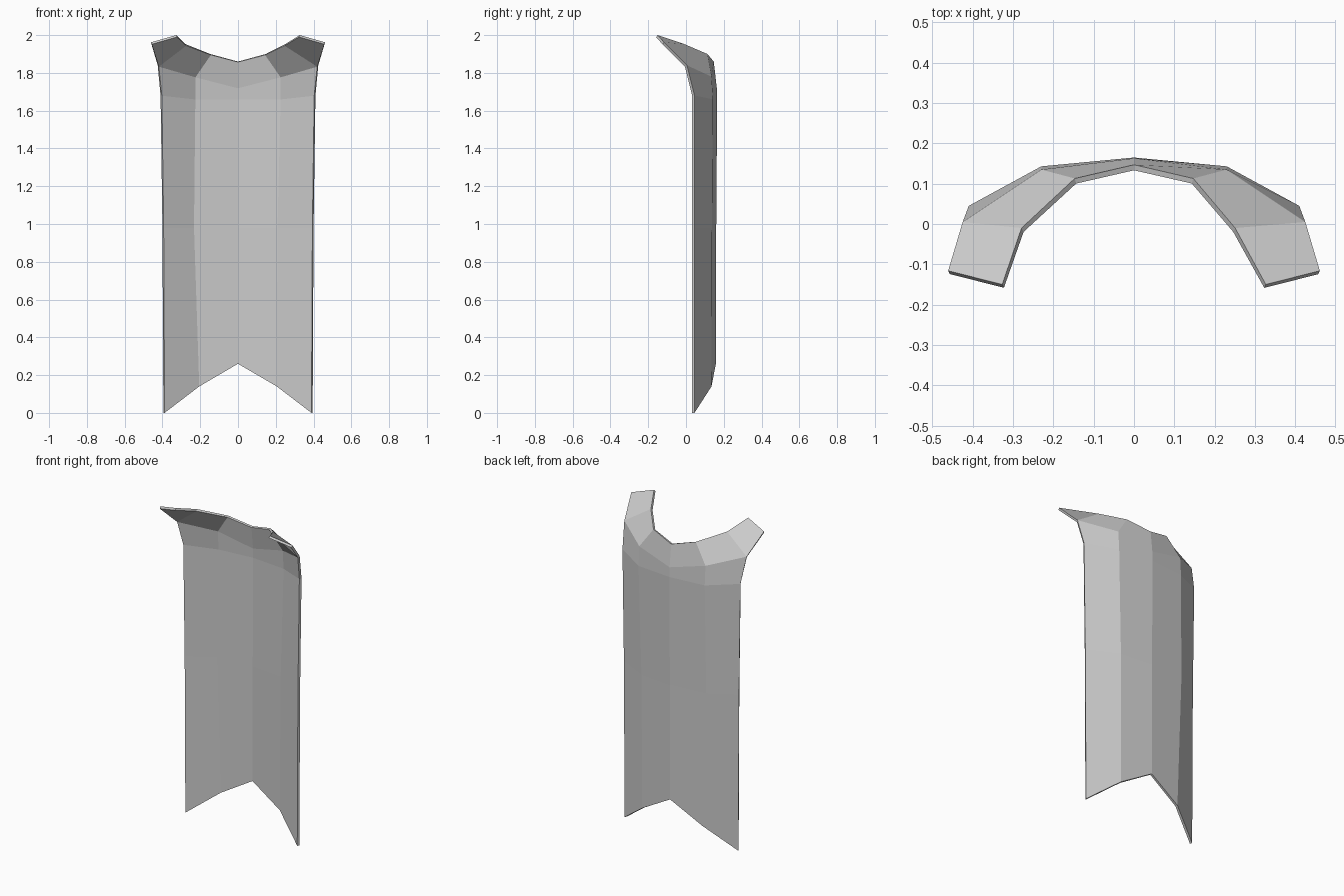
import bpy, bmesh
from mathutils import Vector

cube = bpy.data.objects.get("Cube")
if cube:
    bpy.data.objects.remove(cube)

# Cloth colour
cloth = bpy.data.materials.new("grey_cloth")
cloth.use_nodes = True
grey = (0.6, 0.6, 0.6, 1)
cloth.diffuse_color = grey
cloth.node_tree.nodes["Principled BSDF"].inputs["Base Color"].default_value = grey

# Outer surface: rows from hem to shoulder, each from spine to side edge
hem = [(0, .158, .26), (.21, .135, .14), (.395, .045, 0)]
waist = [(0, .16, .98), (.225, .138, .98), (.4, .045, .98)]
yoke = [(0, .165, 1.66), (.23, .143, 1.66), (.41, .045, 1.68)]
shoulder = [(0, .163, 1.72), (.23, .135, 1.78), (.425, .005, 1.84)]
collar = [(0, .147, 1.86), (.147, .113, 1.9), (.265, -.01, 1.953)]
# Front shoulder flap: inner and outer tip
flap = [(.327, -.15, 2), (.461, -.116, 1.962)]

bm = bmesh.new()


def add_half(side, spine):
    """Add one side of the cape, sharing the spine vertices."""
    def vert(p):
        v = Vector((p[0] * side, p[1], p[2]))
        return bm.verts.new(v)

    rows = []
    for i, row in enumerate((hem, waist, yoke, shoulder, collar)):
        rows.append([spine[i]] + [vert(p) for p in row[1:]])
    # The neck opening and the side fold are slightly uneven
    rows[-1][2].co.x -= .014
    rows[1][1].co.x -= .012

    quads = []
    for low, high in zip(rows, rows[1:]):
        for c in range(2):
            quads.append([low[c], low[c + 1], high[c + 1], high[c]])
    inner, outer = [vert(p) for p in flap]
    quads.append([rows[3][2], outer, inner, rows[4][2]])
    for q in quads:
        bm.faces.new(q if side < 0 else q[::-1])


spine = [bm.verts.new(row[0]) for row in (hem, waist, yoke, shoulder, collar)]
for side in (-1, 1):
    add_half(side, spine)
bmesh.ops.recalc_face_normals(bm, faces=bm.faces)
# The outside of the cape faces backwards
if sum(f.normal.y * f.calc_area() for f in bm.faces) < 0:
    bmesh.ops.reverse_faces(bm, faces=bm.faces)

mesh = bpy.data.meshes.new("cape")
bm.to_mesh(mesh)
bm.free()
mesh.materials.append(cloth)
cape = bpy.data.objects.new("cape", mesh)
bpy.context.collection.objects.link(cape)

# Cloth thickness, growing inwards
thick = cape.modifiers.new("thickness", "SOLIDIFY")
thick.thickness = .014
thick.offset = -1
